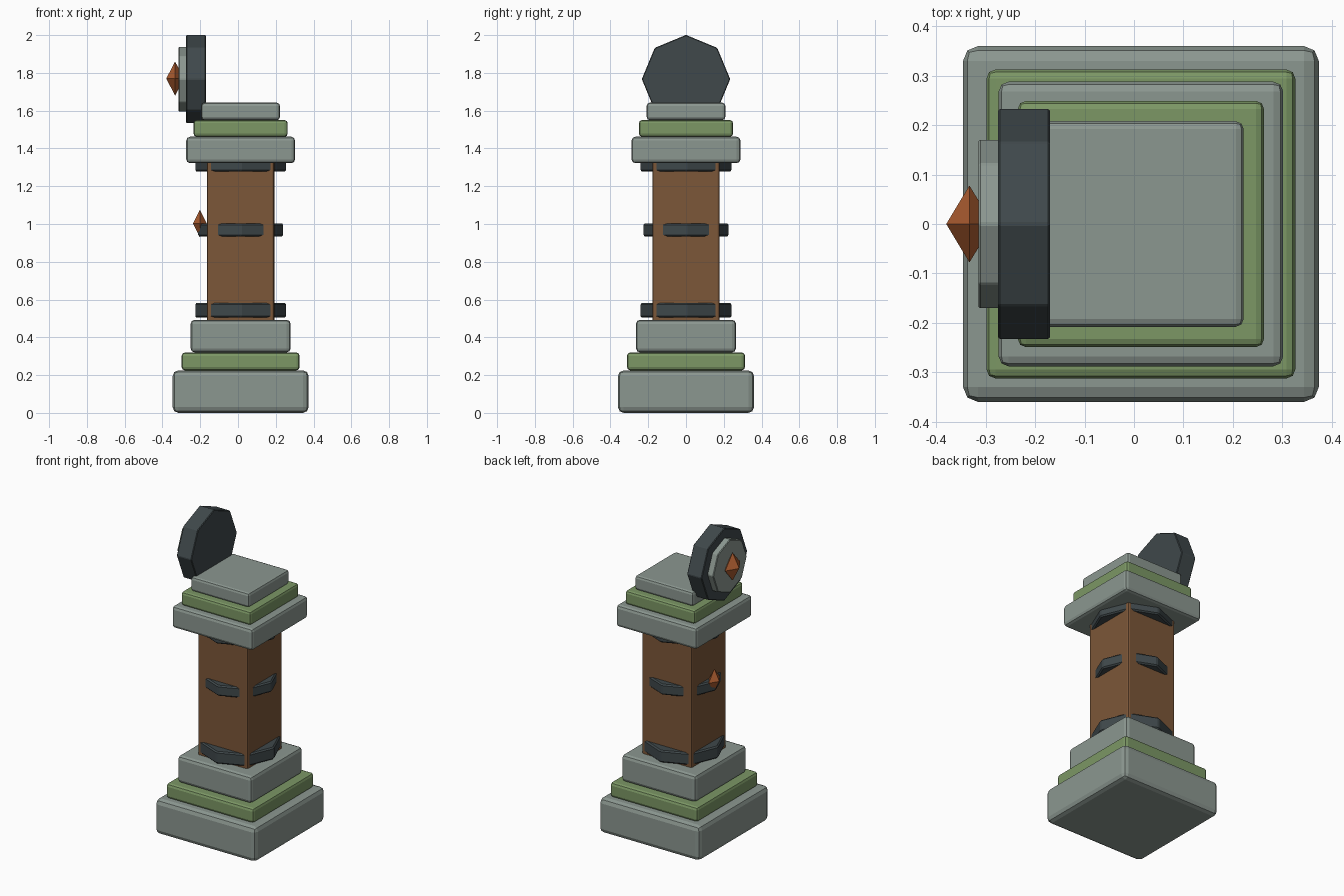
import bpy, bmesh, math
from mathutils import Matrix

if "Cube" in bpy.data.objects:
    bpy.data.objects.remove(bpy.data.objects["Cube"])

CX = 0.014  # pillar axis; the medallion overhangs on -x


def material(name, rgb):
    m = bpy.data.materials.new(name)
    m.diffuse_color = (*rgb, 1)
    m.use_nodes = True
    m.node_tree.nodes["Principled BSDF"].inputs["Base Color"].default_value = m.diffuse_color
    return m


STONE = material("stone", (0.26, 0.31, 0.28))
MOSS = material("moss", (0.20, 0.31, 0.13))
WOOD = material("wood", (0.20, 0.095, 0.04))
IRON = material("iron", (0.05, 0.065, 0.07))
COPPER = material("copper", (0.42, 0.11, 0.03))


def finish(name, bm, mat, bevel=0, segments=1):
    bmesh.ops.recalc_face_normals(bm, faces=bm.faces)
    me = bpy.data.meshes.new(name)
    bm.to_mesh(me)
    bm.free()
    me.materials.append(mat)
    ob = bpy.data.objects.new(name, me)
    bpy.context.collection.objects.link(ob)
    if bevel:
        mod = ob.modifiers.new("bevel", "BEVEL")
        mod.width = bevel
        mod.segments = segments
        mod.limit_method = "ANGLE"
    return ob


def block(name, half, z0, z1, mat, bevel):
    bm = bmesh.new()
    bmesh.ops.create_cube(bm, size=1, matrix=Matrix.Translation((CX, 0, (z0 + z1) / 2))
                          @ Matrix.Diagonal((2 * half, 2 * half, z1 - z0, 1)))
    return finish(name, bm, mat, bevel, 2)


def octagon(name, radius, depth, matrix, mat, bevel):
    bm = bmesh.new()
    bmesh.ops.create_cone(bm, cap_ends=True, segments=8, radius1=radius, radius2=radius,
                          depth=depth, matrix=matrix)
    return finish(name, bm, mat, bevel)


def gem(name, loc, size):
    bm = bmesh.new()
    pts = {}
    for axis in range(3):
        for s in (-1, 1):
            p = list(loc)
            p[axis] += s * size[axis]
            pts[axis, s] = bm.verts.new(p)
    for sx in (-1, 1):
        for sy in (-1, 1):
            for sz in (-1, 1):
                bm.faces.new((pts[0, sx], pts[1, sy], pts[2, sz]))
    return finish(name, bm, COPPER)


# stepped base, shaft and stepped capital
for name, half, z0, z1, mat, bevel in (
        ("base_slab", 0.36, 0.0, 0.225, STONE, 0.03),
        ("base_moss", 0.3125, 0.225, 0.32, MOSS, 0.018),
        ("base_plinth", 0.265, 0.32, 0.493, STONE, 0.022),
        ("wooden_shaft", 0.178, 0.48, 1.34, WOOD, 0.012),
        ("capital_slab", 0.288, 1.322, 1.462, STONE, 0.02),
        ("capital_moss", 0.249, 1.462, 1.55, MOSS, 0.016),
        ("capital_top", 0.208, 1.55, 1.642, STONE, 0.016)):
    block(name, half, z0, z1, mat, bevel)

# octagonal iron bands, corners pointing along the axes
for name, radius, z0, z1 in (("lower_band", 0.243, 0.504, 0.582),
                             ("middle_band", 0.228, 0.935, 1.003),
                             ("upper_band", 0.243, 1.278, 1.35)):
    octagon(name, radius, z1 - z0, Matrix.Translation((CX, 0, (z0 + z1) / 2)), IRON, 0.008)

# medallion on the -x side
for name, radius, x0, x1, mat in (("medallion", 0.234, -0.275, -0.17, IRON),
                                  ("medallion_plate", 0.172, -0.315, -0.255, STONE)):
    octagon(name, radius, x1 - x0, Matrix.Translation(((x0 + x1) / 2, 0, 1.767))
            @ Matrix.Rotation(math.pi / 2, 4, "Y"), mat, 0.004)

gem("medallion_gem", (-0.333, 0, 1.77), (0.047, 0.078, 0.09))
gem("shaft_gem", (-0.202, 0, 1.003), (0.036, 0.058, 0.072))
